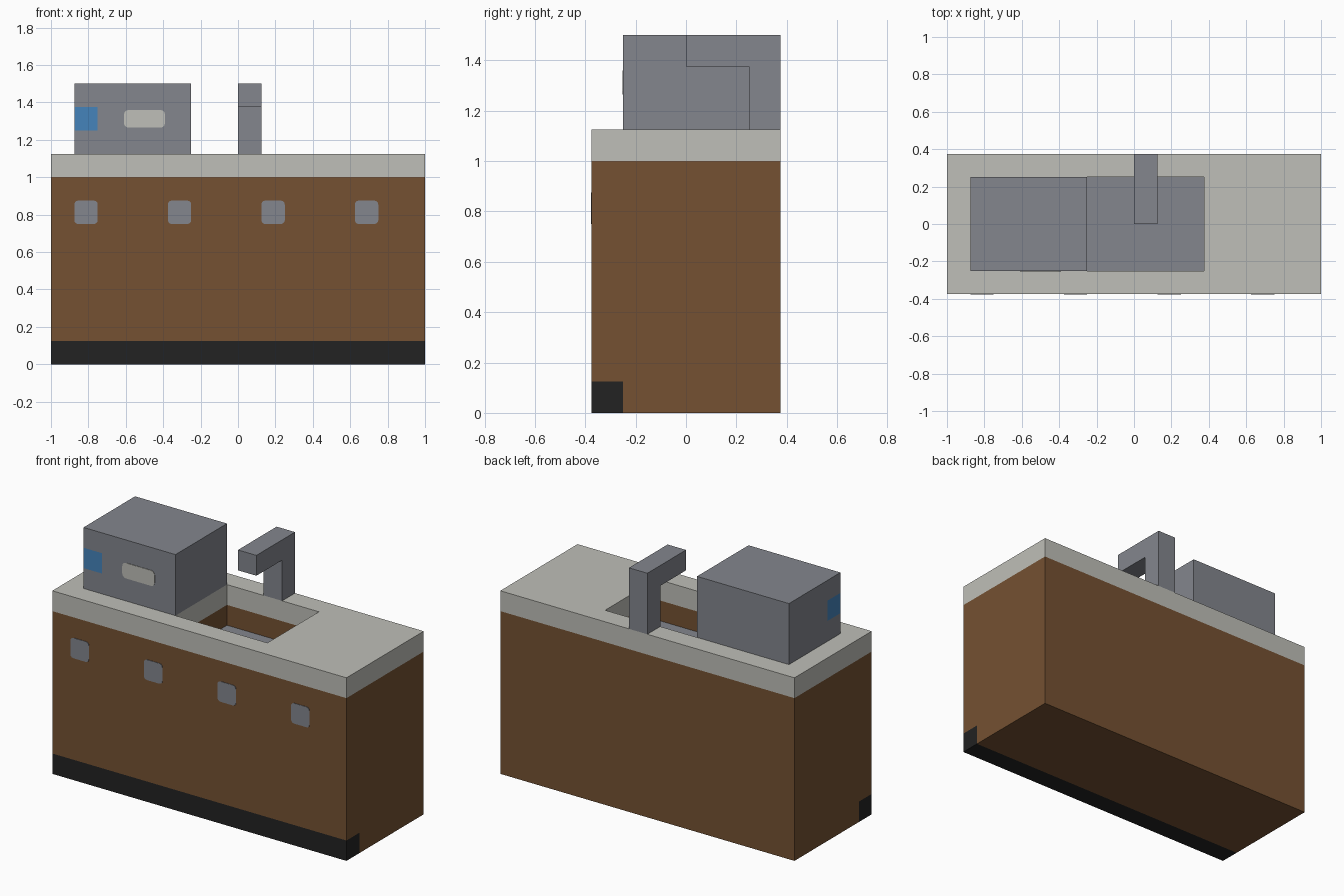
import bpy, bmesh, math
from mathutils import Vector

old = bpy.data.objects.get("Cube")
if old:
    bpy.data.objects.remove(old, do_unlink=True)


def material(name, hex_code):
    """Flat material from an sRGB hex code."""
    srgb = [int(hex_code[i:i + 2], 16) / 255 for i in (0, 2, 4)]
    col = [c / 12.92 if c < 0.04045 else ((c + 0.055) / 1.055) ** 2.4 for c in srgb] + [1]
    m = bpy.data.materials.new(name)
    m.use_nodes = True
    m.diffuse_color = col
    bsdf = m.node_tree.nodes["Principled BSDF"]
    bsdf.inputs["Base Color"].default_value = col
    bsdf.inputs["Roughness"].default_value = 0.9
    return m


wood = material("brown wood", "755132")
stone = material("pale stone", "BFBFB8")
metal = material("grey metal", "83868D")
black = material("black kick", "222222")
blue = material("blue display", "4584BB")


def finish(name, bm, mats):
    bmesh.ops.recalc_face_normals(bm, faces=bm.faces)
    me = bpy.data.meshes.new(name)
    bm.to_mesh(me)
    bm.free()
    for m in mats:
        me.materials.append(m)
    ob = bpy.data.objects.new(name, me)
    bpy.context.collection.objects.link(ob)
    return ob


def box(lo, hi):
    bm = bmesh.new()
    bmesh.ops.create_cube(bm, size=1)
    lo, hi = Vector(lo), Vector(hi)
    for v in bm.verts:
        v.co = (lo + hi) / 2 + v.co * (hi - lo)
    return bm


def cut(bm, axis, *places):
    """Slice the whole mesh at the given places along one axis."""
    normal = Vector((axis == "x", axis == "y", axis == "z"))
    for p in places:
        geom = bm.verts[:] + bm.edges[:] + bm.faces[:]
        bmesh.ops.bisect_plane(bm, geom=geom, plane_co=normal * p, plane_no=normal)


def prism(name, points, offset, mat):
    """Extrude a flat outline by an offset."""
    bm = bmesh.new()
    face = bm.faces.new([bm.verts.new(p) for p in points])
    new = bmesh.ops.extrude_face_region(bm, geom=[face], use_keep_orig=True)["geom"]
    bmesh.ops.translate(bm, vec=offset,
                        verts=[g for g in new if isinstance(g, bmesh.types.BMVert)])
    return finish(name, bm, [mat])


def front_plate(name, x, z, w, h, r, y, mat):
    """Thin rounded plate on a front face."""
    pts = []
    for i, (sx, sz) in enumerate([(1, 1), (-1, 1), (-1, -1), (1, -1)]):
        for k in range(4):
            a = math.radians(90 * i + 30 * k)
            pts.append((x + sx * (w / 2 - r) + r * math.cos(a), y,
                        z + sz * (h / 2 - r) + r * math.sin(a)))
    return prism(name, pts, (0, -0.003, 0), mat)


# Cabinet with worktop, sunken basin and toe kick
bm = box((-1, -0.375, 0), (1, 0.375, 1.125))
cut(bm, "x", -0.25, 0.375)
cut(bm, "y", -0.25, 0.25)
opening = [f for f in bm.faces if f.normal.z > 0.9
           and -0.25 < f.calc_center_median().x < 0.375
           and abs(f.calc_center_median().y) < 0.25]
basin = bmesh.ops.extrude_discrete_faces(bm, faces=opening)["faces"]
bmesh.ops.translate(bm, vec=(0, 0, -0.25), verts=basin[0].verts[:])
cut(bm, "z", 0.125, 1.0)
bm.normal_update()
for f in bm.faces:
    c = f.calc_center_median()
    if c.z > 1:
        f.material_index = 1
    elif 0.8 < c.z < 0.9 and abs(f.normal.z) > 0.9:
        f.material_index = 2
    elif c.z < 0.125 and c.y < -0.25:
        f.material_index = 3
finish("cabinet", bm, [wood, stone, metal, black])

# Drawer handles
for i in range(4):
    front_plate(f"handle_{i + 1}", -0.8125 + 0.5 * i, 0.8125, 0.125, 0.125, 0.02, -0.375, metal)

# Oven with a display wrapping its front right corner
bm = box((-0.875, -0.25, 1.125), (-0.25, 0.25, 1.5))
cut(bm, "x", -0.75)
cut(bm, "y", -0.125)
cut(bm, "z", 1.25, 1.375)
for f in bm.faces:
    c = f.calc_center_median()
    f.material_index = int(c.x < -0.75 and c.y < -0.125 and 1.25 < c.z < 1.375)
finish("countertop_oven", bm, [metal, blue])
front_plate("oven_window", -0.5, 1.3125, 0.22, 0.095, 0.025, -0.25, stone)

# Tap: bent profile extruded sideways
tap = [(0.375, 1.125), (0.375, 1.5), (0, 1.5), (0, 1.375), (0.25, 1.375), (0.25, 1.125)]
prism("tap", [(0, y, z) for y, z in tap], (0.125, 0, 0), metal)
